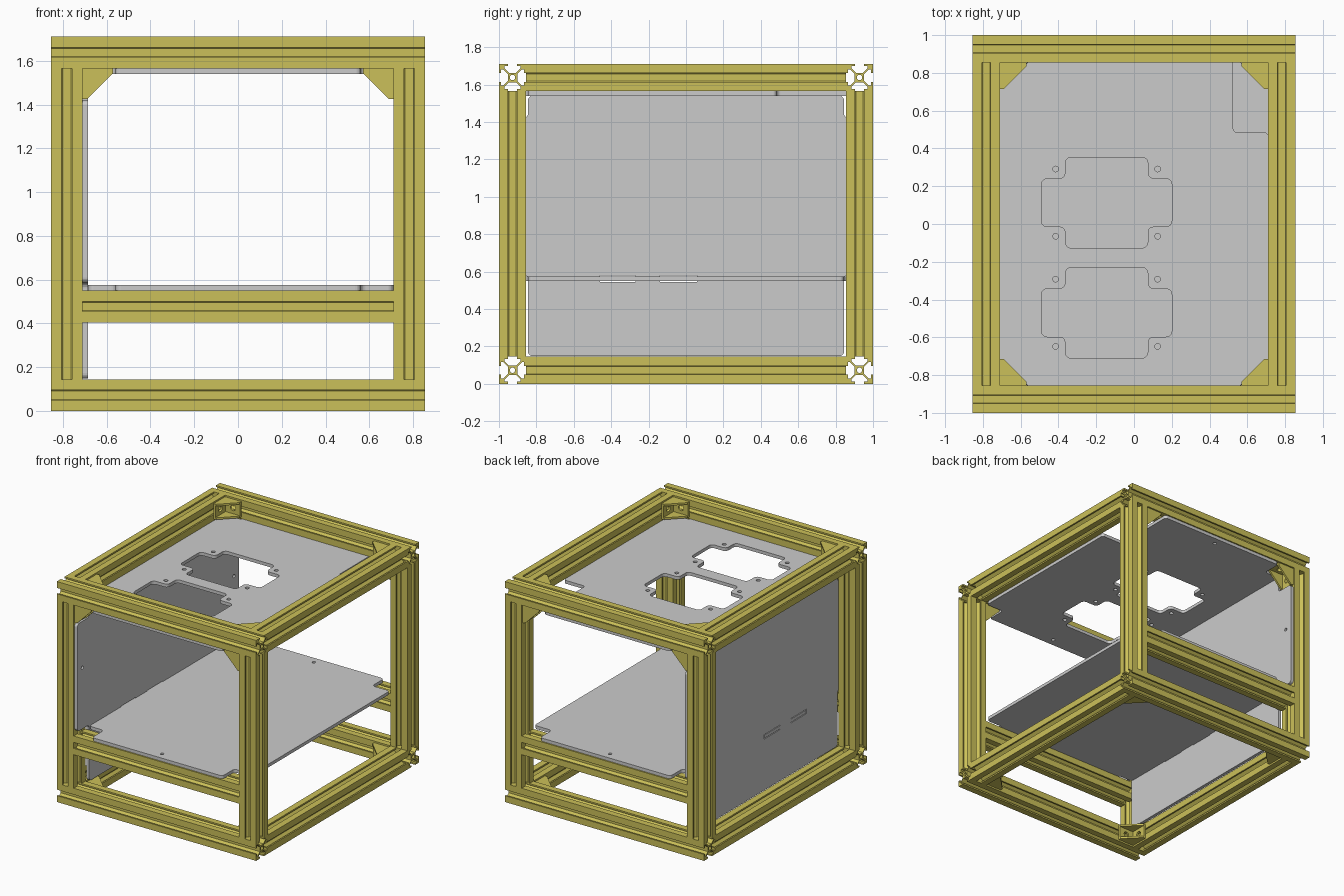
import bpy, bmesh, math
from mathutils import Vector

if "Cube" in bpy.data.objects:
    bpy.data.objects.remove(bpy.data.objects["Cube"])

W = 0.145                       # beam width
X, Y, H = 0.855, 1.0, 1.71      # half width, half depth, height
XI, YI, ZT = X - W, Y - W, H - W
PLANE = {'x': 'yz', 'y': 'xz', 'z': 'xy'}

yellow = bpy.data.materials.new("yellow_metal")
yellow.diffuse_color = (0.6, 0.53, 0.1, 1)
yellow.use_nodes = True
yellow.node_tree.nodes["Principled BSDF"].inputs["Base Color"].default_value = yellow.diffuse_color


def solid(bm, loops, axis, a0, a1):
    """Extrude flat loops (first is outline, rest are holes) along an axis."""
    cu = bpy.data.curves.new("tmp", 'CURVE')
    cu.dimensions, cu.fill_mode, cu.extrude = '2D', 'BOTH', (a1 - a0) / 2
    for loop in loops:
        sp = cu.splines.new('POLY')
        sp.points.add(len(loop) - 1)
        for p, (u, v) in zip(sp.points, loop):
            p.co = (u, v, 0, 1)
        sp.use_cyclic_u = True
    ob = bpy.data.objects.new("tmp", cu)
    bpy.context.collection.objects.link(ob)
    dg = bpy.context.evaluated_depsgraph_get()
    me = bpy.data.meshes.new_from_object(ob.evaluated_get(dg))
    for vert in me.vertices:
        u, v, w = vert.co
        c = {PLANE[axis][0]: u, PLANE[axis][1]: v, axis: w + (a0 + a1) / 2}
        vert.co = (c['x'], c['y'], c['z'])
    bm.from_mesh(me)
    bpy.data.objects.remove(ob)
    bpy.data.curves.remove(cu)
    bpy.data.meshes.remove(me)


def finish(name, bm, mat=None):
    bmesh.ops.remove_doubles(bm, verts=bm.verts, dist=1e-5)
    bmesh.ops.recalc_face_normals(bm, faces=bm.faces)
    me = bpy.data.meshes.new(name)
    bm.to_mesh(me)
    bm.free()
    me.materials.clear()
    for p in me.polygons:
        p.use_smooth = False
        p.material_index = 0
    if mat:
        me.materials.append(mat)
    ob = bpy.data.objects.new(name, me)
    bpy.context.collection.objects.link(ob)


def rect(u0, u1, v0, v1):
    return [(u0, v0), (u1, v0), (u1, v1), (u0, v1)]


def circle(u, v, r, n=16):
    return [(u + r * math.cos(2 * math.pi * i / n), v + r * math.sin(2 * math.pi * i / n)) for i in range(n)]


def rounded(pts, r=0.03, n=5):
    """Fillet every corner of a polygon."""
    out = []
    for i, p in enumerate(pts):
        p, a, b = Vector(p), Vector(pts[i - 1]), Vector(pts[(i + 1) % len(pts)])
        d = min(r, (a - p).length * 0.45, (b - p).length * 0.45)
        s, e = p + (a - p).normalized() * d, p + (b - p).normalized() * d
        c = s + e - p
        for k in range(n + 1):
            t = k / n * math.pi / 2
            out.append(tuple(c + (s - c) * math.cos(t) + (e - c) * math.sin(t)))
    return out


# slotted beam cross-section: one side, turned four times
SIDE = [(10, -10), (10, -3.2), (8.4, -3.2), (8.4, -6), (6.9, -6), (3.5, -2.6),
        (3.5, 2.6), (6.9, 6), (8.4, 6), (8.4, 3.2), (10, 3.2)]
PROFILE = []
for k in range(4):
    for u, v in SIDE:
        for _ in range(k):
            u, v = -v, u
        PROFILE.append((u * W / 20, v * W / 20))


def beam(name, axis, cu, cv, a0, a1):
    bm = bmesh.new()
    outline = [(u + cu, v + cv) for u, v in PROFILE]
    solid(bm, [outline, circle(cu, cv, 2 * W / 20)], axis, a0, a1)
    finish(name, bm, yellow)


def bracket(name, axis, u, v, su, sv, wc):
    """Gusset bracket in an inside corner: two cheeks and two drilled flanges."""
    bm = bmesh.new()
    L, t, hw = 0.14, 0.015, 0.06
    cheek = [(u + su * a, v + sv * b) for a, b in ((0, 0), (L, 0), (L, 0.02), (0.02, L), (0, L))]
    solid(bm, [cheek], axis, wc - hw, wc - hw + t)
    solid(bm, [cheek], axis, wc + hw - t, wc + hw)
    for n, m, n0, sn, m0, sm in ((PLANE[axis][0], PLANE[axis][1], u, su, v, sv),
                                 (PLANE[axis][1], PLANE[axis][0], v, sv, u, su)):
        loops = [rect(0, L, -hw + t, hw - t), circle(0.078, 0, 0.022)]
        pts = [[(m0 + sm * a, wc + b) for a, b in lp] for lp in loops]
        if PLANE[n][0] != m:
            pts = [[(b, a) for a, b in lp] for lp in pts]
        solid(bm, pts, n, min(n0, n0 + sn * t), max(n0, n0 + sn * t))
    finish(name, bm, yellow)


# frame beams and corner brackets
lo, hi = W / 2, H - W / 2
for sy, fb in ((-1, "front"), (1, "back")):
    yc = sy * (Y - W / 2)
    beam(f"{fb}_bottom_beam", 'x', yc, lo, -X, X)
    beam(f"{fb}_top_beam", 'x', yc, hi, -X, X)
    beam(f"{fb}_shelf_beam", 'x', yc, 0.405 + W / 2, -XI, XI)
    for sx, lr in ((-1, "left"), (1, "right")):
        beam(f"{fb}_{lr}_post", 'z', sx * (X - W / 2), yc, W, ZT)
        bracket(f"{fb}_{lr}_post_bracket", 'y', sx * XI, ZT, -sx, -1, yc)
        bracket(f"{fb}_{lr}_bottom_bracket", 'z', sx * XI, sy * YI, -sx, -sy, lo)
        bracket(f"{fb}_{lr}_top_bracket", 'z', sx * XI, sy * YI, -sx, -sy, hi)
for sx, lr in ((-1, "left"), (1, "right")):
    beam(f"{lr}_bottom_beam", 'y', sx * (X - W / 2), lo, -YI, YI)
    beam(f"{lr}_top_beam", 'y', sx * (X - W / 2), hi, -YI, YI)

T, N, E = 0.025, 0.56, 0.99     # sheet thickness, bracket notch, tab end
NY = YI - 0.01
screws = [circle(0, s * 0.93, 0.013) for s in (-1, 1)]

# top plate with two stepped openings and a cut-out corner
holes = list(screws)
for cy in (0.113, -0.47):
    cx, a, b, c, d = -0.145, 0.345, 0.127, 0.218, 0.24
    cross = [(a, -b), (a, b), (c, b), (c, d), (-c, d), (-c, b),
             (-a, b), (-a, -b), (-c, -b), (-c, -d), (c, -d), (c, -b)]
    holes.append(rounded([(cx + u, cy + v) for u, v in cross]))
    holes += [circle(cx + i * 0.27, cy + j * 0.178, 0.015) for i in (-1, 1) for j in (-1, 1)]
top = [(-XI, -NY), (-N, -NY), (-N, -E), (N, -E), (N, -NY), (XI, -NY),
       (XI, 0.485), (0.525, 0.485), (0.525, E), (-N, E), (-N, NY), (-XI, NY)]
bm = bmesh.new()
solid(bm, [rounded(top, 0.02)] + holes, 'z', ZT - T, ZT)
finish("top_plate", bm)

# shelf resting on the middle beams, with two tabs into the side panel
XL = -XI + T
shelf = [(XL, -NY), (-N, -NY), (-N, -E), (N, -E), (N, -NY), (XI, -NY),
         (XI, NY), (N, NY), (N, E), (-N, E), (-N, NY), (XL, NY)]
tabs = ((-0.46, -0.27), (-0.14, 0.06))
bm = bmesh.new()
solid(bm, [rounded(shelf, 0.025)] + screws, 'z', 0.55, 0.55 + T)
for y0, y1 in tabs:
    solid(bm, [rect(-XI, XL, y0 + 0.005, y1 - 0.005)], 'z', 0.55, 0.55 + T)
finish("shelf", bm)

# left side panel with wings against the posts
z0, z1, z2, z3 = W + 0.003, 0.585, 1.42, ZT - T
panel = [(-NY, z0), (NY, z0), (NY, z1), (E, z1), (E, z2), (NY, z2),
         (NY, z3), (-NY, z3), (-NY, z2), (-E, z2), (-E, z1), (-NY, z1)]
holes = [rect(y0, y1, 0.545, 0.58) for y0, y1 in tabs]
holes += [circle(s * 0.93, 1.06, 0.013) for s in (-1, 1)]
bm = bmesh.new()
solid(bm, [rounded(panel, 0.025)] + holes, 'x', -XI, XL)
finish("left_panel", bm)
